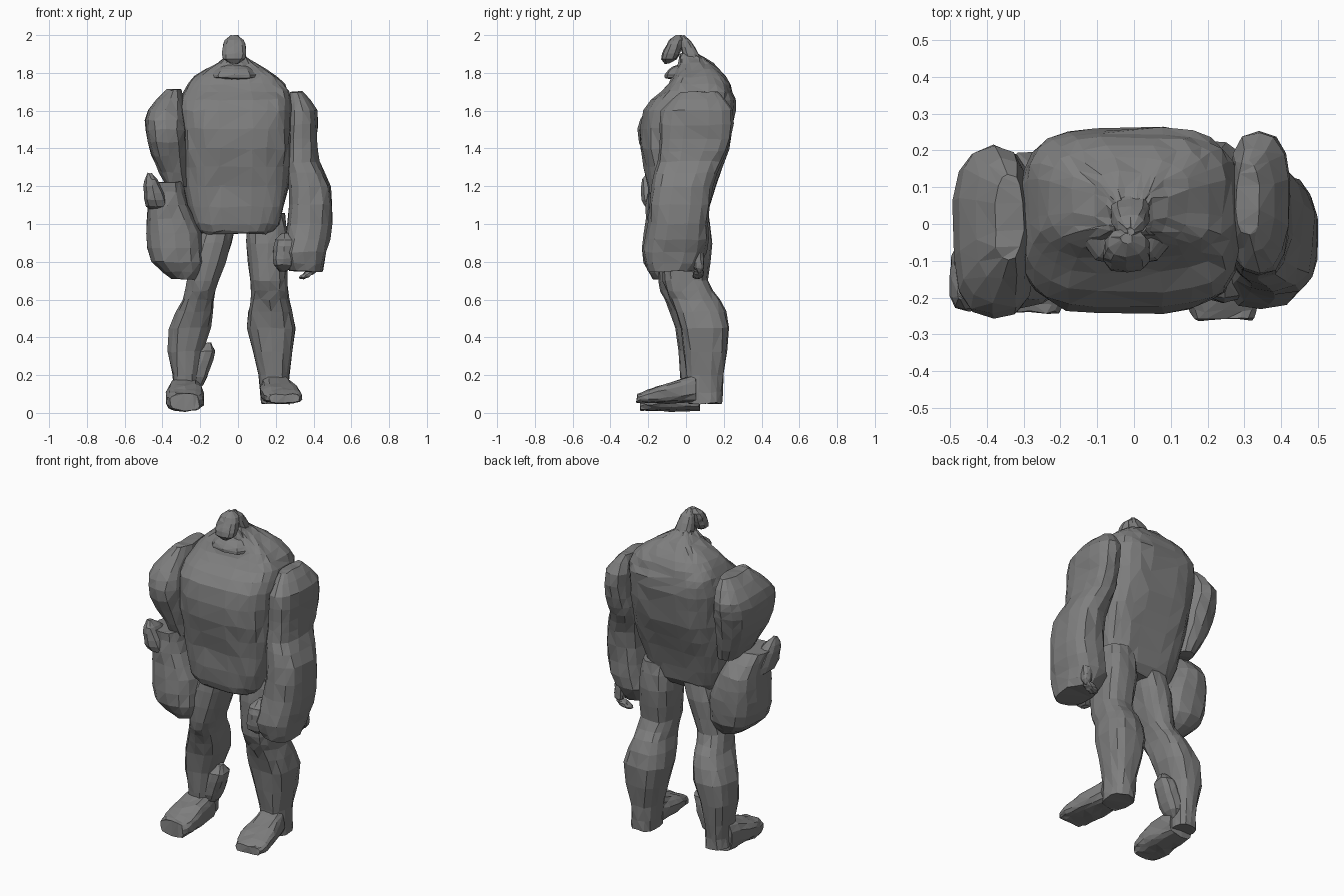
import bpy, bmesh, math, random
from mathutils import Vector

random.seed(4)
default_cube = bpy.data.objects.get("Cube")
if default_cube:
    bpy.data.objects.remove(default_cube, do_unlink=True)

# One matte stone grey for the whole figure
stone = bpy.data.materials.new("stone_grey")
stone.use_nodes = True
grey = (.21, .21, .21, 1)
stone.diffuse_color = grey
stone.node_tree.nodes["Principled BSDF"].inputs["Base Color"].default_value = grey


def refine(rings):
    """Insert a cubic midpoint between each pair of rings for rounder forms."""
    result = []
    last = len(rings) - 1
    for i in range(last):
        before, start = rings[max(i - 1, 0)], rings[i]
        end, after = rings[i + 1], rings[min(i + 2, last)]
        result.append(start)
        result.append(tuple((9 * (b + c) - a - d) / 16
                            for a, b, c, d in zip(before, start, end, after)))
    result.append(rings[last])
    return result


def signed_power(value, exponent):
    return math.copysign(abs(value) ** exponent, value)


def skin(name, rings, squareness=2.7, sides=14, upright=True, rough=.005):
    """Skin rounded-box rings, each (x, y, z, half width, half depth).
    Upright rings lie flat and spread in x and y, others spread in x and z."""
    bm = bmesh.new()
    loops = []
    exponent = 2 / squareness
    across = Vector((0, 1, 0)) if upright else Vector((0, 0, 1))
    for x, y, z, half_width, half_depth in rings:
        loop = []
        for k in range(sides):
            angle = math.tau * (k + .5) / sides
            point = Vector((x, y, z))
            point.x += half_width * signed_power(math.cos(angle), exponent)
            point += across * half_depth * signed_power(math.sin(angle), exponent)
            point += Vector([random.uniform(-rough, rough) for axis in range(3)])
            point.z = min(max(point.z, 0), 2)
            loop.append(bm.verts.new(point))
        loops.append(loop)
    for lower, upper in zip(loops, loops[1:]):
        for k in range(sides):
            n = (k + 1) % sides
            bm.faces.new((lower[k], lower[n], upper[n], upper[k]))
    bm.faces.new(loops[0])
    bm.faces.new(loops[-1])
    bmesh.ops.triangulate(bm, faces=bm.faces[:])
    bmesh.ops.recalc_face_normals(bm, faces=bm.faces[:])
    mesh = bpy.data.meshes.new(name)
    bm.to_mesh(mesh)
    bm.free()
    mesh.materials.append(stone)
    part = bpy.data.objects.new(name, mesh)
    bpy.context.scene.collection.objects.link(part)


def lump(name, start, end, half_width, half_depth, taper=1, steps=6):
    """A small blunt-ended swelling that runs from start to end and may taper."""
    start, end = Vector(start), Vector(end)
    rings = []
    for step in range(steps + 1):
        t = step / steps
        swell = math.sqrt(max(1 - abs(2 * t - 1) ** 4, .1))
        swell *= 1 + (taper - 1) * t
        rings.append((*start.lerp(end, t), half_width * swell, half_depth * swell))
    skin(name, rings, sides=10, rough=.003)


# Barrel torso with a hunched back: height, half width, front, back
torso_outline = [
    (.95, .18, -.16, .07),
    (1, .23, -.19, .1),
    (1.2, .28, -.2, .16),
    (1.4, .29, -.24, .23),
    (1.6, .3, -.23, .26),
    (1.7, .28, -.13, .25),
    (1.78, .22, -.07, .21),
    (1.85, .1, -.04, .14),
    (1.9, .04, -.03, .06),
]
torso_rings = [(-.01, (front + back) / 2, z, half_width, (back - front) / 2)
               for z, half_width, front, back in torso_outline]
skin("torso", refine(torso_rings), squareness=3.4, sides=24, rough=.006)

# Collar lip, thin neck and the small head drooping forward
lump("collar_lip", (-.02, -.01, 1.76), (-.02, 0, 1.85), .15, .13, taper=.5)
lump("neck", (-.01, .07, 1.8), (-.01, -.02, 2), .07, .06, taper=.5)
lump("head", (-.02, -.1, 1.85), (-.02, -.04, 2), .07, .05, taper=.8)

# Left arm, hanging straight, with a curled thumb
left_arm = [
    (.31, .07, 1.7, .03, .1),
    (.34, .06, 1.6, .08, .19),
    (.34, .05, 1.45, .08, .19),
    (.34, .02, 1.33, .09, .17),
    (.38, -.02, 1.2, .11, .16),
    (.38, -.04, 1, .12, .16),
    (.35, -.06, .85, .12, .17),
    (.36, -.08, .75, .09, .12),
]
skin("left_arm", refine(left_arm))
lump("left_knuckles", (.25, -.13, .95), (.24, -.14, .75), .06, .08)
lump("left_thumb", (.4, .06, .9), (.4, .07, .74), .03, .03)
lump("left_thumb_tip", (.4, .07, .76), (.34, .06, .71), .03, .03)

# Right arm, carried a little forward, with a flared cuff at the elbow
right_upper_arm = [
    (-.34, .02, 1.71, .04, .12),
    (-.38, 0, 1.6, .1, .21),
    (-.38, -.03, 1.5, .11, .23),
    (-.36, -.03, 1.36, .1, .19),
    (-.32, -.02, 1.2, .06, .13),
]
right_forearm = [
    (-.39, -.1, 1.22, .1, .1),
    (-.37, -.05, 1.1, .11, .16),
    (-.34, -.05, .95, .15, .17),
    (-.32, -.06, .8, .14, .17),
    (-.28, -.07, .71, .07, .1),
]
skin("right_upper_arm", refine(right_upper_arm))
skin("right_forearm", refine(right_forearm))
lump("right_cuff", (-.42, -.1, 1.06), (-.47, -.19, 1.27), .08, .13, taper=.4)

# Legs with bent knees and bulging calves: height, y, half width, half depth
leg_outline = [
    (1.06, .01, .1, .11),
    (.9, .01, .11, .13),
    (.7, 0, .1, .12),
    (.6, .05, .1, .13),
    (.45, .1, .13, .13),
    (.2, .1, .08, .1),
    (.05, .1, .08, .09),
]


def left_leg_x(z):
    return .15 + .05 * (1 - z)


def right_leg_x(z):
    return max(-.28, -.1 - .28 * (1 - z))


for side, leg_x, slim, forward in (("left", left_leg_x, 1, 0), ("right", right_leg_x, .85, .03)):
    leg_rings = refine([(0, y, z, w, d) for z, y, w, d in leg_outline])
    skin(side + "_leg", [(leg_x(z), y - forward, z, w * slim, d)
                         for x, y, z, w, d in leg_rings])

# Ragged flap on the inside of the right calf
lump("right_calf_flap", (-.25, .07, .1), (-.16, .06, .37), .06, .07)

# Feet from ankle to toe: y, half width, height of the top
foot_outline = [
    (.05, .08, .2),
    (-.1, .1, .16),
    (-.2, .1, .12),
    (-.26, .08, .1),
]
for side, ankle_x, splay, sole, back in (("left", .2, .15, .05, 0), ("right", -.28, 0, .01, .02)):
    foot_rings = [(ankle_x + splay * (.05 - y), y + back, (top + sole) / 2, w, (top - sole) / 2)
                  for y, w, top in foot_outline]
    skin(side + "_foot", refine(foot_rings), squareness=3, upright=False)
